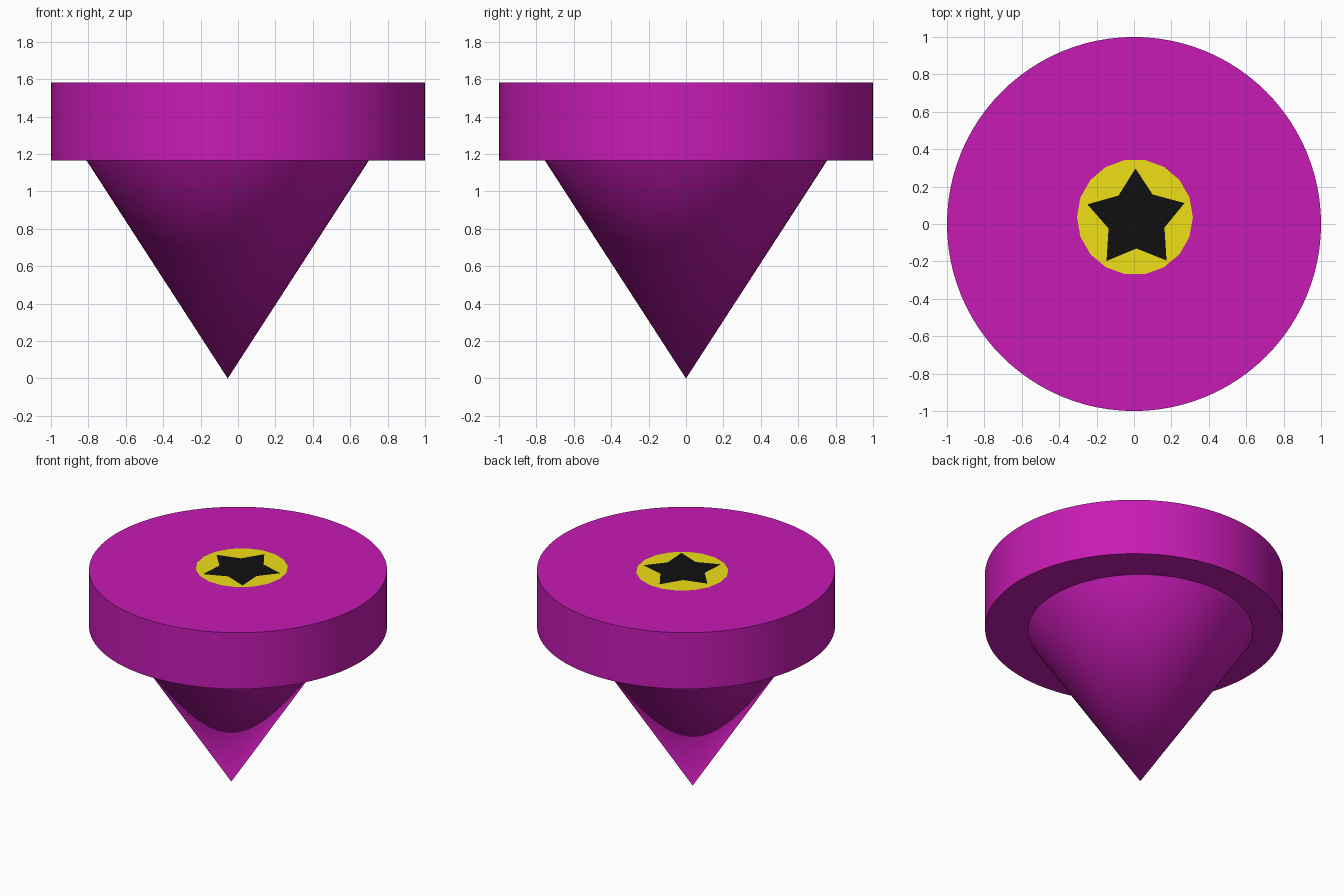
import bpy, bmesh
from math import pi, cos, sin, radians

if "Cube" in bpy.data.objects:
    bpy.data.objects.remove(bpy.data.objects["Cube"])

TOP, RIM, R = 1.583, 1.166, 1.0


def material(name, rgb):
    m = bpy.data.materials.new(name)
    m.diffuse_color = (*rgb, 1)
    m.use_nodes = True
    m.node_tree.nodes["Principled BSDF"].inputs["Base Color"].default_value = m.diffuse_color
    return m


def finish(obj, name, mat, smooth=False):
    obj.name = name
    obj.data.materials.append(mat)
    if smooth:
        bpy.ops.object.shade_smooth_by_angle(angle=radians(30))


def decal(name, points, z, mat):
    bm = bmesh.new()
    bm.faces.new([bm.verts.new((x, y, z)) for x, y in points])
    mesh = bpy.data.meshes.new(name)
    bm.to_mesh(mesh)
    bm.free()
    obj = bpy.data.objects.new(name, mesh)
    bpy.context.collection.objects.link(obj)
    finish(obj, name, mat)


magenta = material("magenta", (0.57, 0.011, 0.46))
yellow = material("yellow", (0.87, 0.74, 0.008))
black = material("black", (0.005, 0.005, 0.005))

# Thick round head
bpy.ops.mesh.primitive_cylinder_add(vertices=96, radius=R, depth=TOP - RIM,
                                    location=(0, 0, (TOP + RIM) / 2))
finish(bpy.context.object, "round_head", magenta, True)

# Pointed spike, slightly off centre
bpy.ops.mesh.primitive_cone_add(vertices=96, radius1=0, radius2=0.755, depth=RIM,
                                location=(-0.055, 0, RIM / 2))
finish(bpy.context.object, "spike", magenta, True)

# 18-sided yellow badge on the top face
decal("badge", [(0.005 + 0.31 * cos(i * pi / 9), 0.037 + 0.31 * sin(i * pi / 9))
                for i in range(18)], TOP + 0.002, yellow)

# Hand-drawn five-pointed star, counter-clockwise from its top point
star = [(0.008, 0.297), (-0.083, 0.152), (-0.249, 0.105), (-0.136, -0.024),
        (-0.147, -0.198), (0.013, -0.131), (0.174, -0.195), (0.163, -0.019),
        (0.27, 0.112), (0.099, 0.158)]
decal("star", star, TOP + 0.004, black)
